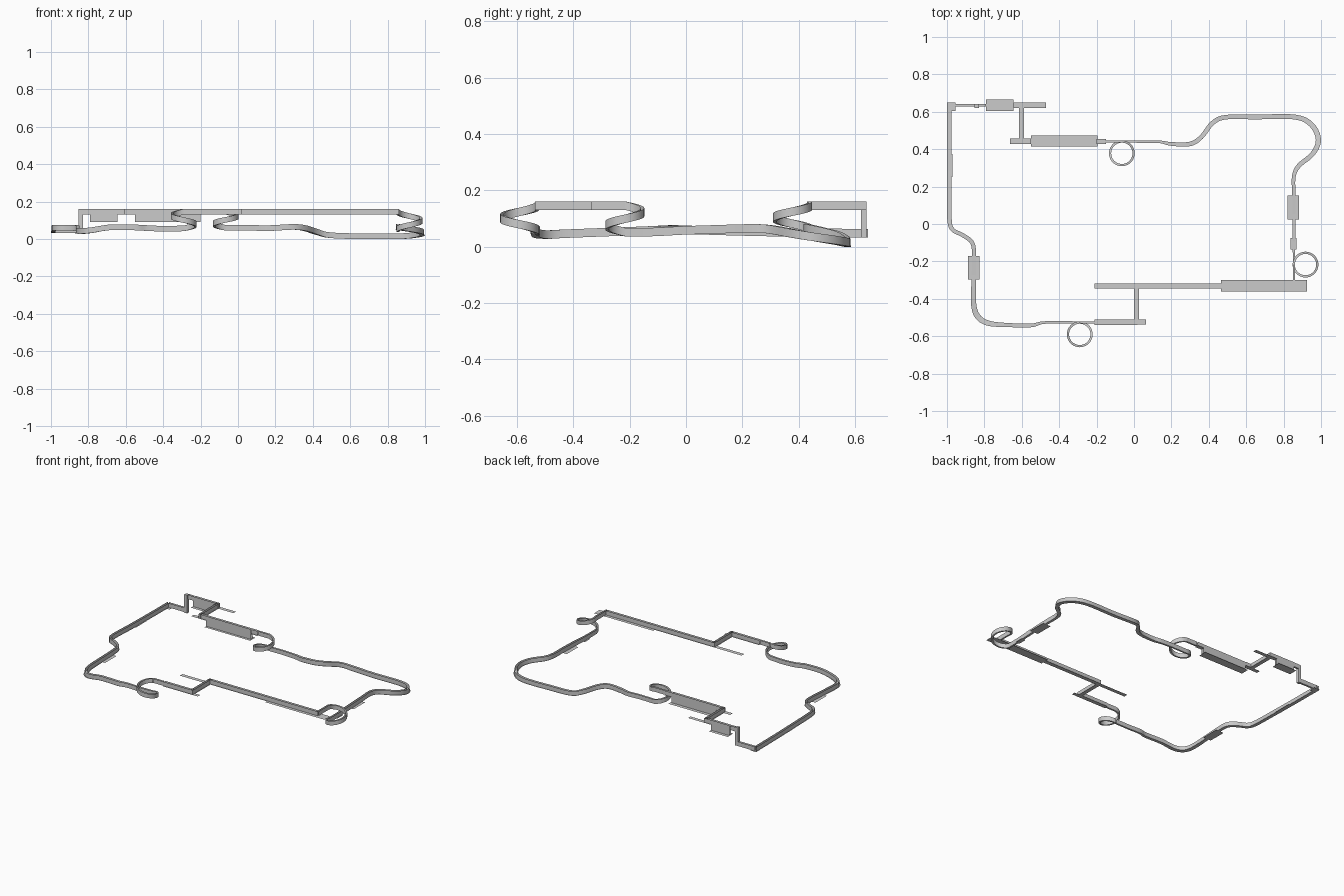
import bpy, bmesh, math
from mathutils import Vector

if "Cube" in bpy.data.objects:
    bpy.data.objects.remove(bpy.data.objects["Cube"])

H = 0.03       # side wall height
TOP = 0.131    # floor of the raised level


def finish(name, bm, smooth=False):
    me = bpy.data.meshes.new(name)
    bm.to_mesh(me)
    bm.free()
    ob = bpy.data.objects.new(name, me)
    bpy.context.collection.objects.link(ob)
    if smooth:
        bpy.context.view_layer.objects.active = ob
        ob.select_set(True)
        bpy.ops.object.shade_smooth_by_angle(angle=math.radians(30))
        ob.select_set(False)
    return ob


def box(name, x0, x1, y0, y1, z0, z1):
    bm = bmesh.new()
    bmesh.ops.create_cube(bm, size=1)
    for v in bm.verts:
        v.co = Vector((x0 + (v.co.x + .5) * (x1 - x0),
                       y0 + (v.co.y + .5) * (y1 - y0),
                       z0 + (v.co.z + .5) * (z1 - z0)))
    return finish(name, bm)


def plate(name, x0, x1, y0, y1, z):
    bm = bmesh.new()
    bm.faces.new([bm.verts.new(p) for p in
                  ((x0, y0, z), (x1, y0, z), (x1, y1, z), (x0, y1, z))])
    return finish(name, bm)


def spline(pts, steps=5):
    """Catmull-Rom through (x, y, z, floor width) points."""
    p = [Vector(q) for q in pts]
    p = [p[0] * 2 - p[1]] + p + [p[-1] * 2 - p[-2]]
    out = []
    for a, b, c, d in zip(p, p[1:], p[2:], p[3:]):
        for i in range(steps):
            t = i / steps
            out.append(.5 * (2 * b + (c - a) * t + (2 * a - 5 * b + 4 * c - d) * t * t
                             + (3 * b - a - 3 * c + d) * t ** 3))
    return out + [p[-2]]


def sweep(name, pts, wall=.016, height=H, floor=True):
    """Open channel of thin sheet: a floor and two upright sides."""
    bm = bmesh.new()
    rows = []
    up = Vector((0, 0, height))
    for i, q in enumerate(pts):
        a, b = pts[max(i - 1, 0)], pts[min(i + 1, len(pts) - 1)]
        n = Vector((a.y - b.y, b.x - a.x, 0)).normalized() / 2
        c, f, w = q.to_3d(), n * q.w, n * min(q.w, wall)
        rows.append([bm.verts.new(v) for v in
                     (c - f, c + f, c - w, c - w + up, c + w + up, c + w)])
    pairs = ((2, 3), (4, 5)) + (((0, 1),) if floor else ())
    for r, s in zip(rows, rows[1:]):
        for j, k in pairs:
            bm.faces.new((r[k], r[j], s[j], s[k]))
    return finish(name, bm, True)


def straight(name, x0, y0, x1, y1, z=TOP, w=.028, **kw):
    return sweep(name, [Vector((x0, y0, z, w)), Vector((x1, y1, z, w))], **kw)


def helix(name, cx, cy, start, turn, z0, z1, n=40):
    pts = []
    for i in range(n + 1):
        t = i / n
        a = math.radians(start + turn * t)
        pts.append(Vector((cx + .063 * math.cos(a), cy + .063 * math.sin(a),
                           z0 + (z1 - z0) * t, .012)))
    return sweep(name, pts)


# Raised track, back left: lift, straights, cross link and deep sections
box("back_lift", -.852, -.83, .62, .641, .033, TOP + H)
straight("back_upper_lead", -.83, .635, -.79, .635, w=.014)
straight("back_deep_section", -.79, .635, -.645, .635, .09, height=.071, floor=False)
straight("back_upper_straight", -.645, .635, -.59, .635)
straight("back_cross_link", -.601, .641, -.601, .43)
straight("back_inner_straight", -.61, .442, -.55, .442)
straight("back_long_deep_section", -.55, .44, -.2, .44, .09, height=.071, floor=False)
straight("back_inner_end", -.2, .441, -.15, .441)
straight("back_inner_lead", -.15, .441, -.065, .441, w=.012)

# Raised track, front right
straight("front_upper_lead", .855, -.217, .855, -.335, w=.012)
straight("front_deep_straight", .861, -.331, .465, -.331, floor=False)
straight("front_upper_straight", .465, -.331, .005, -.331)
straight("front_cross_link", .013, -.325, .013, -.535)
straight("front_outer_straight", .02, -.525, -.21, -.525)
straight("front_outer_lead", -.21, -.526, -.29, -.526, w=.012)

# Spiral ramps
helix("back_spiral", -.065, .378, 90, -360, TOP, .045)
helix("right_spiral", .917, -.217, 180, 360, .037, TOP)
helix("front_spiral", -.29, -.59, 90, 360, TOP, .042)

# Low track: back spiral round to right spiral
sweep("right_low_track", spline([
    (-.065, .441, .045, .012), (.05, .44, .046, .012), (.14, .439, .043, .014),
    (.2, .428, .045, .02), (.3, .428, .05, .024), (.36, .465, .043, .024),
    (.42, .54, .024, .024), (.49, .571, .006, .024), (.65, .572, 0, .025),
    (.86, .572, 0, .026), (.95, .53, .008, .028), (.986, .45, .02, .028),
    (.955, .375, .033, .026), (.88, .31, .045, .024), (.854, .25, .05, .02),
    (.855, .15, .048, .018), (.855, 0, .043, .017), (.855, -.12, .037, .013),
    (.855, -.217, .037, .012)]))

# Low track: front spiral round to the back left corner
sweep("left_low_track", spline([
    (-.29, -.527, .042, .012), (-.4, -.525, .04, .013), (-.49, -.528, .044, .014),
    (-.55, -.542, .047, .02), (-.68, -.54, .048, .022), (-.78, -.53, .033, .028),
    (-.835, -.495, .028, .03), (-.857, -.43, .031, .028), (-.857, -.3, .036, .024),
    (-.855, -.17, .041, .022), (-.865, -.1, .044, .022), (-.915, -.06, .046, .022),
    (-.97, -.03, .046, .022), (-.987, .03, .044, .024), (-.987, .2, .039, .025),
    (-.987, .4, .035, .025), (-.987, .645, .033, .025)]))
straight("back_low_link", -.987, .634, -.852, .634, .033, .014)

# Flat plates level with the track floor
plate("corner_plate", -1, -.955, .605, .65, .033)
plate("back_short_plate", -.79, -.645, .605, .666, .09)
plate("back_outer_runout", -.59, -.47, .621, .649, TOP)
plate("back_inner_runout", -.663, -.61, .428, .457, TOP)
plate("back_long_plate", -.55, -.195, .414, .473, .09)
plate("left_low_plate", -.887, -.825, -.297, -.17, .037)
plate("left_back_plate", -1.0, -.97, .25, .375, .037)
plate("right_low_plate", .82, .882, .025, .152, .045)
plate("right_small_plate", .838, .869, -.135, -.075, .038)
plate("front_long_plate", .465, .925, -.362, -.3, TOP)
plate("front_inner_runout", -.21, .005, -.346, -.317, TOP)
plate("front_outer_runout", .02, .064, -.538, -.511, TOP)
